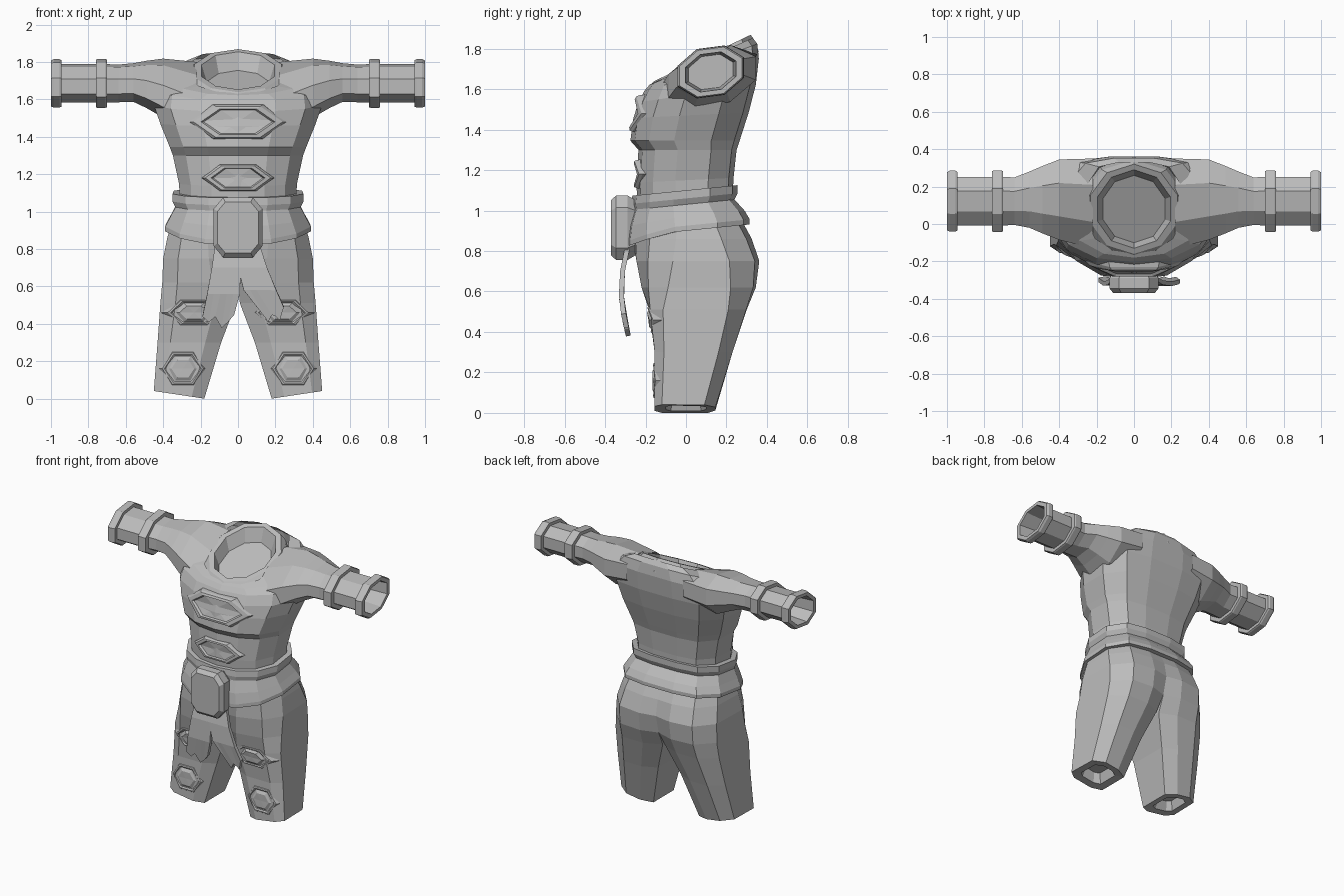
import bpy, bmesh
from math import sin, cos, pi

cube = bpy.data.objects.get("Cube")
if cube:
    bpy.data.objects.remove(cube)

grey = bpy.data.materials.new("plain grey")
grey.use_nodes = True
TONE = (0.5, 0.5, 0.5, 1)
grey.diffuse_color = TONE
grey.node_tree.nodes["Principled BSDF"].inputs["Base Color"].default_value = TONE


def finish(name, bm, mirror=False):
    bmesh.ops.recalc_face_normals(bm, faces=bm.faces)
    mesh = bpy.data.meshes.new(name)
    bm.to_mesh(mesh)
    bm.free()
    mesh.materials.append(grey)
    ob = bpy.data.objects.new(name, mesh)
    bpy.context.collection.objects.link(ob)
    if mirror:
        ob.modifiers.new("Mirror", "MIRROR").use_mirror_merge = False
    return ob


def loft(name, rings, cap_end=False, mirror=False):
    """Skin a list of equal-length closed rings."""
    bm = bmesh.new()
    rows = [[bm.verts.new(p) for p in ring] for ring in rings]
    for a, b in zip(rows, rows[1:]):
        for i in range(len(a)):
            j = (i + 1) % len(a)
            bm.faces.new((a[i], a[j], b[j], b[i]))
    if cap_end:
        bmesh.ops.poke(bm, faces=[bm.faces.new(rows[-1])])
    return finish(name, bm, mirror)


# Cross-sections, front to back: (fraction of half width, fraction of depth)
HALF = [(0, 0), (.45, .04), (.8, .17), (1, .4), (.98, .74), (.72, .95), (.3, 1), (0, 1)]
LEG = [(0, .12), (.25, 0), (.8, 0), (1, .12), (.98, .82), (.7, 1), (.3, 1), (0, .88)]


def body_ring(w, front, back, z, slope, sag=0):
    half = [(w * a, front + (back - front) * t) for a, t in HALF]
    loop = half + [(-x, y) for x, y in half[-2:0:-1]]
    return [(x, y, z + slope * y + sag * min(0, y + .1)) for x, y in loop]


# Torso
loft("torso", [body_ring(*r) for r in (
    (.31, -.24, .23, 1.04, .1),
    (.315, -.245, .235, 1.15, .05),
    (.348, -.235, .25, 1.3, 0),
    (.365, -.275, .265, 1.345, 0),
    (.415, -.26, .31, 1.47, .05),
    (.45, -.235, .345, 1.57, .15),
    (.44, -.205, .36, 1.65, .28),
    (.36, -.18, .352, 1.69, .38),
    (.26, -.16, .33, 1.705, .45))])

# Belt with a raised upper rim and a lower edge that sags at the front
loft("belt", [body_ring(*r) for r in (
    (.3, -.23, .22, 1.1, .1),
    (.35, -.265, .255, 1.1, .1),
    (.35, -.27, .255, 1.06, .1),
    (.335, -.265, .24, 1.03, .1),
    (.365, -.29, .29, .97, .1, .1),
    (.39, -.3, .315, .925, .1, .25),
    (.39, -.3, .315, .9, .1, .25),
    (.34, -.25, .27, .9, .1, .25))])


# Collar: a tilted rim around a sunken neck opening
def collar_ring(rx, ry, yc, drop):
    pts = []
    for i in range(10):
        a = 2 * pi * (i + .5) / 10
        x, y = rx * cos(a), yc + ry * sin(a)
        pts.append((x, y, 1.71 + .48 * y - drop))
    return pts


loft("collar", [collar_ring(*r) for r in (
    (.31, .295, .065, .1), (.29, .275, .068, .04), (.245, .24, .08, -.005),
    (.205, .21, .08, -.005), (.175, .18, .08, .08))], cap_end=True)


# Shoulders and sleeves with bands and open cuffs
def arm_ring(x, y, z, ry, rz, shear):
    pts = []
    for i in range(8):
        a = pi * (i + .5) / 4
        dy = ry * cos(a) / cos(pi / 8)
        pts.append((x, y + dy, z + rz * sin(a) / cos(pi / 8) + shear * dy))
    return pts


arm = [arm_ring(*r) for r in (
    (.22, .11, 1.635, .24, .13, .35),
    (.4, .13, 1.66, .215, .14, .2),
    (.49, .13, 1.68, .18, .115, .15),
    (.56, .13, 1.69, .15, .095, .13))]
TUBE = [(.64, .127), (.70, .13), (.70, .16), (.71, .165), (.75, .165), (.76, .16),
        (.76, .13), (.945, .13), (.945, .157), (.955, .163), (.985, .163),
        (1, .155), (1, .125), (.84, .11)]
arm += [arm_ring(x, .122, 1.685, r, r * .74, .13) for x, r in TUBE]
loft("sleeves", arm, cap_end=True, mirror=True)


# Trouser legs, blending from hip section to leg section
def leg_ring(xi, xo, front, back, z, blend):
    pts = []
    for (a, t), (b, u) in zip(HALF, LEG):
        x = xi + (xo - xi) * (a + (b - a) * blend)
        y = front + (back - front) * (t + (u - t) * blend)
        pts.append((x, y, z + .15 * (x - xi) * (z < .2)))
    return pts


loft("trouser_legs", [leg_ring(*r) for r in (
    (0, .345, -.25, .26, .98, 0),
    (0, .378, -.27, .325, .86, .1),
    (0, .4, -.262, .362, .75, .3),
    (0, .405, -.23, .345, .62, .55),
    (.01, .415, -.185, .3, .51, .9),
    (.09, .43, -.155, .23, .3, 1),
    (.18, .45, -.155, .145, 0, 1),
    (.23, .4, -.1, .1, .01, 1),
    (.25, .38, -.08, .08, .08, 1))], cap_end=True, mirror=True)


# Raised hexagonal frames following the curved front
HEX = [(1, 0), (.5, 1), (-.5, 1), (-1, 0), (-.5, -1), (.5, -1)]


def frame(name, cx, cz, w, h, y, bend, slope, levels, mirror=False):
    rings = []
    for scale, lift in levels:
        ring = []
        for a, b in HEX:
            dx, dz = a * w * scale, b * h * scale
            ring.append((cx + dx, y + bend * dx * dx + slope * dz - lift, cz + dz))
        rings.append(ring)
    loft(name, rings, cap_end=True, mirror=mirror)


SLOT = [(1.05, -.03), (1, .006), (.92, .018), (.76, .018), (.7, .003)]
PAD = [(1.25, -.02), (1, .01), (.9, .012), (.78, .002), (.55, .014)]
frame("chest_slot", 0, 1.48, .26, .09, -.259, 1, .2, SLOT)
frame("belly_slot", 0, 1.18, .19, .07, -.245, 1, 0, SLOT)
frame("thigh_pads", .235, .46, .14, .065, -.175, 1.1, -.14, PAD, True)
frame("knee_pads", .295, .16, .11, .085, -.153, 1, 0, PAD, True)

# Buckle
OCT = [(.13, .1), (.08, .16), (-.08, .16), (-.13, .1),
       (-.13, -.1), (-.08, -.16), (.08, -.16), (.13, -.1)]
loft("buckle", [[(x * s, y, .915 + z * s) for x, z in OCT]
                for s, y in ((.85, -.25), (1, -.29), (1, -.345), (.85, -.37))],
     cap_end=True)


# Ragged cloth tails hanging below the buckle
def tail(name, rows, jags):
    bm = bmesh.new()
    grid = []
    for k, (z, left, right) in enumerate(rows):
        line = []
        for i, jag in enumerate(jags):
            zz = z + jag * (k == len(rows) - 1)
            y = -.285 - .035 * sin(pi * (.84 - zz) / .46)
            line.append(bm.verts.new((left + (right - left) * i / (len(jags) - 1), y, zz)))
        grid.append(line)
    for a, b in zip(grid, grid[1:]):
        for i in range(len(a) - 1):
            bm.faces.new((a[i], a[i + 1], b[i + 1], b[i]))
    solid = finish(name, bm).modifiers.new("Thickness", "SOLIDIFY")
    solid.thickness = .024
    solid.offset = 0


tail("right_tail", [(.84, -.12, .01), (.7, -.14, .015), (.56, -.165, .01), (.42, -.19, -.02)],
     [.02, -.01, .02, -.04, -.01, .03])
tail("left_tail", [(.84, -.01, .11), (.7, 0, .155), (.58, .03, .205), (.44, .14, .245)],
     [.0, -.03, .01, 0, -.02, .05])
